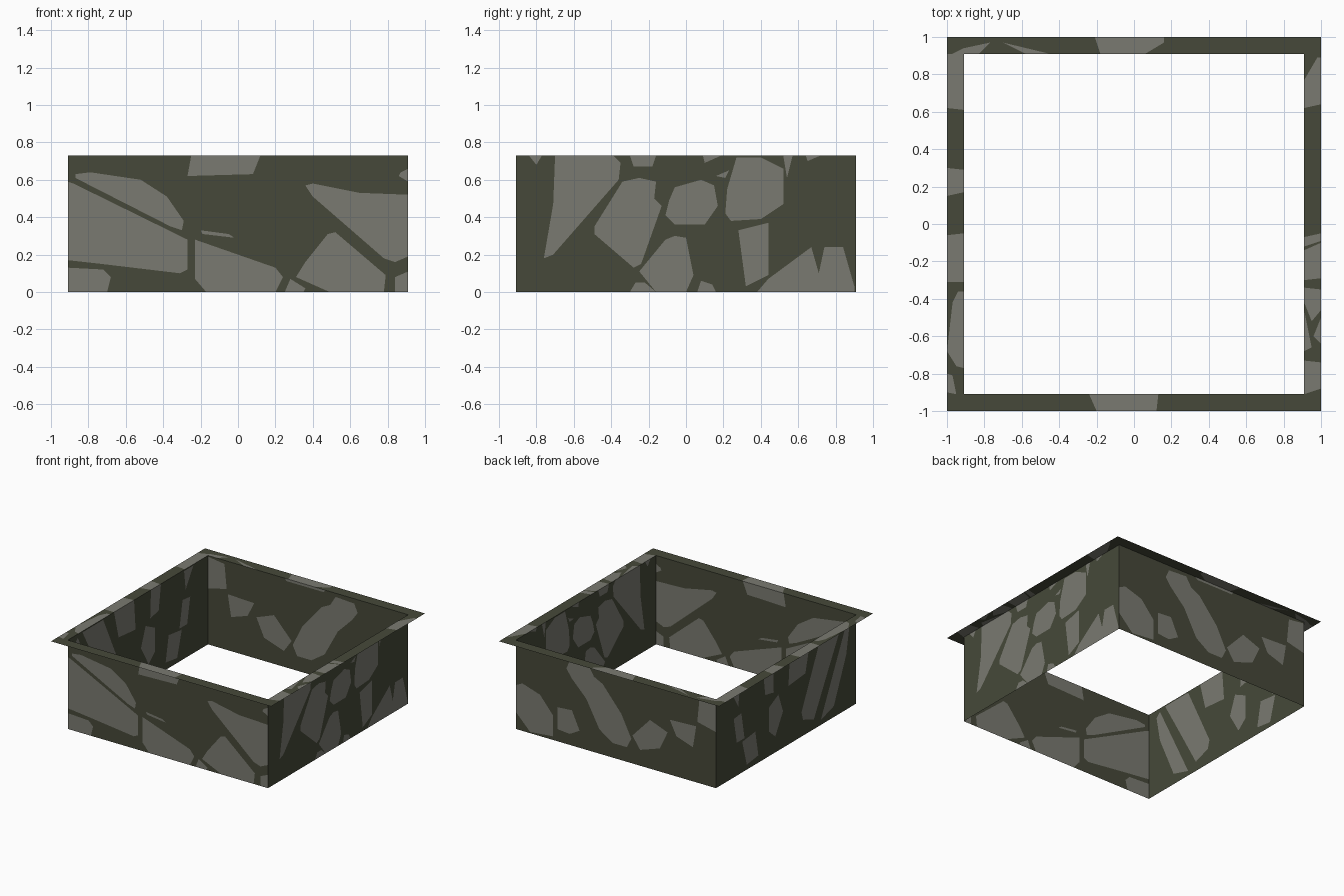
import bpy
from mathutils import Vector
from mathutils.geometry import delaunay_2d_cdt, area_tri

W, R, H = 0.91, 1.0, 0.73   # wall half width, rim half width, height


def material(name, rgb):
    m = bpy.data.materials.new(name)
    m.diffuse_color = (*rgb, 1)
    return m


MATS = [material("dark_olive", (0.061, 0.066, 0.041)),
        material("stone_grey", (0.195, 0.195, 0.165))]


def ccw(poly):
    a = sum(p[0] * q[1] - q[0] * p[1] for p, q in zip(poly, poly[1:] + poly[:1]))
    return poly if a > 0 else poly[::-1]


def panel(name, rect, place, patches, flip=False):
    """Flat sheet with the stone patches cut into it as faces."""
    u0, v0, u1, v1 = rect
    pts, loops = [], []
    for poly in [[(u0, v0), (u1, v0), (u1, v1), (u0, v1)]] + patches:
        poly = ccw(poly)
        loops.append(list(range(len(pts), len(pts) + len(poly))))
        pts += [Vector((min(max(u, u0), u1), min(max(v, v0), v1))) for u, v in poly]
    verts, _, faces, _, _, ids = delaunay_2d_cdt(pts, [], loops, 1, 1e-5)
    me = bpy.data.meshes.new(name)
    me.from_pydata([place(*v) for v in verts], [],
                   [list(f)[::-1] if flip else list(f) for f in faces])
    for m in MATS:
        me.materials.append(m)
    for p, i in zip(me.polygons, ids):
        p.material_index = 1 if any(k > 0 for k in i) else 0
    ob = bpy.data.objects.new(name, me)
    bpy.context.collection.objects.link(ob)


# Front wall patches (x, z)
front = [
    [(-.87, .63), (-.79, .64), (-.52, .60), (-.38, .51), (-.29, .38), (-.30, .33), (-.36, .35), (-.87, .61)],
    [(-W, .59), (-.88, .58), (-.27, .28), (-.27, .12), (-.31, .10), (-.73, .15), (-W, .17)],
    [(-W, .13), (-.72, .12), (-.68, .08), (-.70, 0), (-W, 0)],
    [(-.23, .28), (.20, .13), (.24, .08), (.20, 0), (-.17, 0), (-.23, .07)],
    [(-.20, .33), (-.05, .31), (-.02, .29), (-.19, .31)],
    [(-.25, H), (.12, H), (.08, .63), (-.27, .62)],
    [(.36, .57), (.40, .58), (.65, .53), (W, .52), (W, .19), (.84, .16), (.78, .18), (.40, .51)],
    [(.52, .32), (.79, .09), (.78, 0), (.49, 0), (.31, .08), (.36, .16), (.48, .31)],
    [(.25, 0), (.28, .07), (.36, .02), (.35, 0)],
    [(.84, 0), (.84, .08), (W, .11), (W, 0)],
    [(W, .66), (.87, .64), (.86, .62), (W, .59)],
]
# Right wall: large patches, then small chips (y, z)
right_large = [
    [(-.70, H), (-.39, H), (-.35, .69), (-.36, .60), (-.71, .20), (-.76, .18), (-.71, .47)],
    [(-.34, .59), (-.25, .61), (-.16, .59), (-.17, .50), (-.13, .46), (-.24, .15), (-.28, .13), (-.49, .31), (-.49, .35)],
    [(-.06, .56), (.08, .60), (.15, .57), (.17, .46), (.10, .36), (-.06, .36), (-.11, .41), (-.09, .49)],
    [(.27, .72), (.40, .72), (.52, .66), (.52, .47), (.40, .39), (.24, .38), (.21, .42), (.22, .55)],
    [(.28, .33), (.44, .37), (.44, .09), (.32, .03)],
    [(0, .29), (.04, .09), (0, 0), (-.16, 0), (-.25, .11), (-.11, .28), (-.06, .30)],
    [(.38, 0), (.44, .07), (.67, .24), (.71, .10), (.74, .24), (.84, .24), (.90, .03), (.90, 0)],
]
right_chips = [
    [(-.30, 0), (-.27, .05), (-.22, .05), (-.16, 0)],
    [(.06, 0), (.08, .06), (.14, .04), (.16, 0)],
    [(-.30, H), (-.16, H), (-.18, .67), (-.28, .67)],
    [(-.84, H), (-.77, H), (-.80, .68)],
    [(.09, H), (.19, H), (.10, .69)],
    [(.52, H), (.57, H), (.54, .61)],
    [(.64, H), (.72, H), (.65, .70)],
    [(.16, .62), (.23, .65), (.21, .61)],
]
# Back wall patches (x, z)
back = [
    [(.45, .62), (.42, .69), (.25, .70), (.20, .62), (.12, .58), (-.05, .38), (-.14, .20), (-.10, .12),
     (.03, .12), (.15, .20), (.27, .42), (.40, .55)],
    [(W, .36), (.85, .39), (.69, .34), (.57, .20), (.57, .03), (.78, .01), (W, .14)],
    [(.53, .28), (.40, .29), (.33, .14), (.42, .09), (.53, .10)],
    [(-.31, .40), (-.47, .34), (-.40, .19), (-.22, .13), (-.15, .23)],
    [(-.73, .46), (-.49, .45), (-.55, .33), (-.70, .28)],
    [(-W, .72), (-.76, .70), (-.74, .50), (-W, .46)],
    [(-.21, H), (.16, H), (.14, .71), (-.20, .71)],
]
# Left wall patches (y, z)
left = [
    [(-.82, .66), (-.78, .70), (-.48, .10), (-.45, .04), (-.62, .09), (-.78, .45)],
    [(-.72, .72), (-.45, .72), (-.20, .20), (-.22, .13), (-.36, .08), (-.55, .42)],
    [(.36, .06), (.40, .27), (.57, .25), (.51, .04)],
    [(.22, .40), (.10, .46), (.04, .30), (.14, .13), (.22, .20)],
    [(.17, H), (.30, H), (.27, .52), (.16, .50)],
    [(-.05, H), (-.31, H), (-.25, .50), (-.03, .48)],
    [(.58, .49), (.68, .48), (.64, .27), (.54, .27)],
    [(.72, .72), (.60, .72), (.62, .56)],
]
# Rim patches (x, y)
rim_front = [[(-.24, -W), (.13, -W), (.12, -1), (-.20, -1)]]
rim_back = [
    [(-.21, 1), (.16, 1), (.16, .97), (.06, W), (-.18, W)],
    [(-.77, .97), (-.83, W), (-.97, W), (-.91, .94)],
    [(-.70, .97), (-.45, W), (-.58, W)],
]
rim_left = [
    [(-1, W), (-W, W), (-W, .61), (-1, .62)],
    [(-1, .30), (-W, .29), (-W, .17), (-1, .15)],
    [(-1, -.06), (-W, -.05), (-W, -.31), (-1, -.31)],
    [(-1, -.68), (-.97, -.42), (-.94, -.36), (-W, -.36), (-W, -.77), (-.95, -.76)],
    [(-1, -.80), (-.97, -.81), (-.95, -W), (-1, -.90)],
]
rim_right = [
    [(W, .62), (W, .77), (.98, .89), (1, .89), (1, .64)],
    [(W, -.07), (1, -.05), (1, -.09), (W, -.12)],
    [(W, -.14), (1, -.10), (1, -.29), (W, -.30)],
    [(W, -.34), (1, -.35), (1, -.46), (.95, -.52), (W, -.42)],
    [(W, -.46), (.95, -.66), (W, -.68)],
    [(1, -.50), (1, -.64), (.96, -.60)],
    [(W, -.73), (1, -.74), (1, -.88), (W, -W)],
]

# Walls: open box of thin sheets
wall = (-W, 0, W, H)
panel("front_wall", wall, lambda u, v: (u, -W, v), front)
panel("back_wall", wall, lambda u, v: (u, W, v), back, True)
panel("right_wall", wall, lambda u, v: (W, u, v), right_large + right_chips)
panel("left_wall", wall, lambda u, v: (-W, u, v), left, True)

# Flat rim around the top
top = lambda u, v: (u, v, H)
panel("front_rim", (-R, -R, R, -W), top, rim_front)
panel("back_rim", (-R, W, R, R), top, rim_back)
panel("left_rim", (-R, -W, -W, W), top, rim_left)
panel("right_rim", (W, -W, R, W), top, rim_right)
